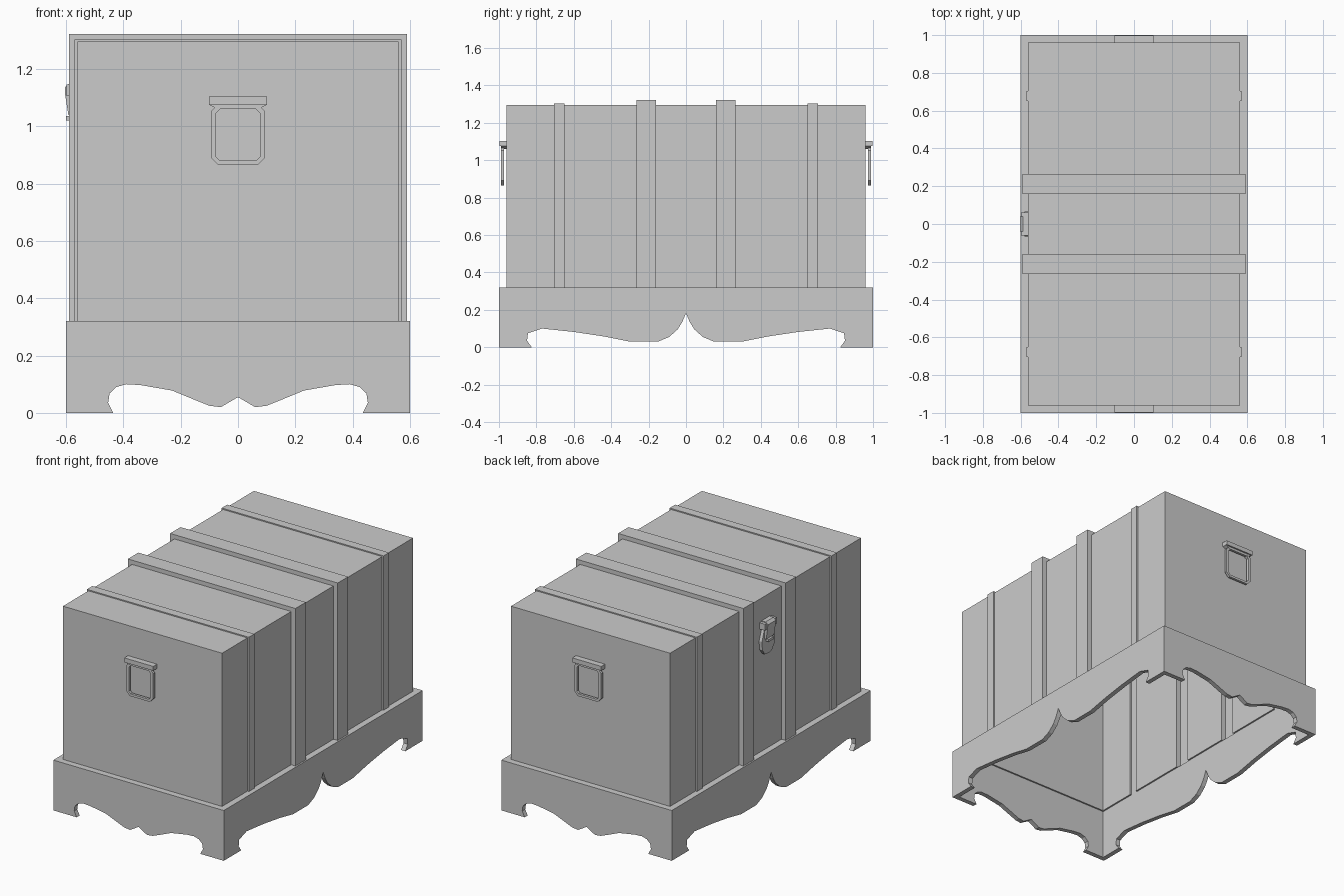
import bpy, bmesh

if "Cube" in bpy.data.objects:
    bpy.data.objects.remove(bpy.data.objects["Cube"])


def make(name, build):
    bm = bmesh.new()
    build(bm)
    bmesh.ops.remove_doubles(bm, verts=bm.verts, dist=1e-5)
    bmesh.ops.recalc_face_normals(bm, faces=bm.faces)
    me = bpy.data.meshes.new(name)
    bm.to_mesh(me)
    bm.free()
    ob = bpy.data.objects.new(name, me)
    bpy.context.collection.objects.link(ob)
    return ob


def face(bm, pts):
    return bm.faces.new([bm.verts.new(p) for p in pts])


def place(axis, u, z, d):
    """Profile point (u, z) at depth d along x or y."""
    return (d, u, z) if axis == 'x' else (u, d, z)


def prism(name, axis, pts, d0, d1):
    def build(bm):
        f = face(bm, [place(axis, u, z, d0) for u, z in pts])
        g = bmesh.ops.extrude_face_region(bm, geom=[f])['geom']
        off = place(axis, 0, 0, d1 - d0)
        bmesh.ops.translate(bm, vec=off,
                            verts=[v for v in g if isinstance(v, bmesh.types.BMVert)])
        if not f.is_valid or len(bm.faces) == len(pts) + 1:
            face(bm, [place(axis, u, z, d0) for u, z in pts])
    return make(name, build)


def mirrored(half):
    """Mirror a profile that ends on the centre line."""
    return half + [(-u, z) for u, z in reversed(half[:-1])]


# Chest body: thin shell, open below, with the four straps pushed outwards
W, L, TOP, LEDGE = 0.56, 0.96, 1.295, 0.32
bands = [(-0.705, -0.65, 0.01), (-0.265, -0.16, 0.03),
         (0.16, 0.265, 0.03), (0.65, 0.705, 0.01)]
stations = [(-L, 0)]
for a, b, h in bands:
    stations += [(a, 0), (a, h), (b, h), (b, 0)]
stations.append((L, 0))


def section(y, h):
    w, t = W + h, TOP + (h and h - 0.003)
    return [(-w, y, LEDGE), (-w, y, t), (w, y, t), (w, y, LEDGE)]


def build_body(bm):
    for (y0, h0), (y1, h1) in zip(stations, stations[1:]):
        s0, s1 = section(y0, h0), section(y1, h1)
        if y0 == y1:
            # strap side walls
            for i in range(3):
                face(bm, [s0[i], s0[i + 1], s1[i + 1], s1[i]])
            continue
        for i in range(3):
            face(bm, [s0[i], s0[i + 1], s1[i + 1], s1[i]])
        # ledge beside the long walls
        e0 = -1 if y0 == -L else y0
        e1 = 1 if y1 == L else y1
        for s in (-1, 1):
            face(bm, [(s * (W + h0), y0, LEDGE), (s * (W + h1), y1, LEDGE),
                      (s * 0.6, e1, LEDGE), (s * 0.6, e0, LEDGE)])
    for s in (-1, 1):
        face(bm, section(s * L, 0))
        face(bm, [(-W, s * L, LEDGE), (W, s * L, LEDGE),
                  (0.6, s, LEDGE), (-0.6, s, LEDGE)])


make("chest_body", build_body)

# Base skirt: four scalloped boards, mitred at the corners
long_edge = mirrored([(1, 0), (0.825, 0), (0.85, 0.035), (0.845, 0.075), (0.77, 0.10),
                      (0.6, 0.082), (0.44, 0.058), (0.3, 0.03), (0.15, 0.03),
                      (0.09, 0.055), (0.045, 0.095), (0.02, 0.135), (0, 0.182)])
short_edge = mirrored([(0.6, 0), (0.435, 0), (0.453, 0.035), (0.448, 0.068), (0.425, 0.09),
                       (0.39, 0.10), (0.34, 0.097), (0.23, 0.078), (0.15, 0.045),
                       (0.10, 0.025), (0.06, 0.02), (0, 0.055)])
THICK = 0.03


def board(name, axis, edge, depth, s):
    lim = edge[0][0]
    pts = edge + [(-lim, LEDGE), (lim, LEDGE)]

    def build(bm):
        m = lim - THICK
        outer = [place(axis, u, z, s * depth) for u, z in pts]
        inner = [place(axis, max(-m, min(m, u)), z, s * (depth - THICK)) for u, z in pts]
        face(bm, outer)
        face(bm, inner[::-1])
        for i in range(len(edge) - 1):
            face(bm, [outer[i], outer[i + 1], inner[i + 1], inner[i]])
    make(name, build)


for s, n in ((-1, "left"), (1, "right")):
    board("skirt_" + n, 'x', long_edge, 0.6, s)
for s, n in ((-1, "front"), (1, "back")):
    board("skirt_" + n, 'y', short_edge, 1.0, s)


# Carrying handles: bracket, two lugs and a chamfered square ring
def octo(w, z0, z1, c):
    return [(-w, z0 + c), (-w + c, z0), (w - c, z0), (w, z0 + c),
            (w, z1 - c), (w - c, z1), (-w + c, z1), (-w, z1 - c)]


def ring(name, outer, inner, d0, d1):
    def build(bm):
        n = len(outer)
        loops = [[place('y', u, z, d) for u, z in o]
                 for o, d in ((outer, d0), (outer, d1), (inner, d1), (inner, d0))]
        for k in range(4):
            a, b = loops[k], loops[(k + 1) % 4]
            for i in range(n):
                j = (i + 1) % n
                face(bm, [a[i], a[j], b[j], b[i]])
    make(name, build)


for s, n in ((-1, "front"), (1, "back")):
    prism(n + "_handle_bracket", 'y',
          [(-0.102, 1.075), (0.102, 1.075), (0.102, 1.103), (-0.102, 1.103)],
          s * L, s * 0.998)
    for k in (-1, 1):
        prism(n + "_handle_lug", 'y',
              [(k * 0.072, 1.06), (k * 0.1, 1.075), (k * 0.068, 1.075)],
              s * L, s * 0.99)
    ring(n + "_handle_ring", octo(0.095, 0.865, 1.078, 0.026),
         octo(0.077, 0.88, 1.06, 0.014), s * 0.972, s * 0.988)

# Latch on the left side: back plate, hooked hasp and catch
prism("latch_plate", 'x',
      mirrored([(0.035, 1.11), (0.065, 1.03), (0.06, 0.975), (0.035, 0.94), (0, 0.935)]),
      -W, -0.58)
prism("latch_hasp", 'y',
      [(-W, 1.15), (-0.588, 1.15), (-0.604, 1.135), (-0.603, 1.11), (-0.592, 1.04),
       (-0.575, 1.04), (-0.582, 1.11), (-W, 1.12)], -0.04, 0.04)
for k in (-1, 1):
    prism("latch_lug", 'y', [(-W, 1.105), (-0.598, 1.105), (-0.598, 1.145), (-W, 1.145)],
          k * 0.04, k * 0.06)
prism("latch_catch", 'x', [(-0.025, 1.02), (0.025, 1.02), (0.025, 1.036), (-0.025, 1.036)],
      -0.575, -0.6)
